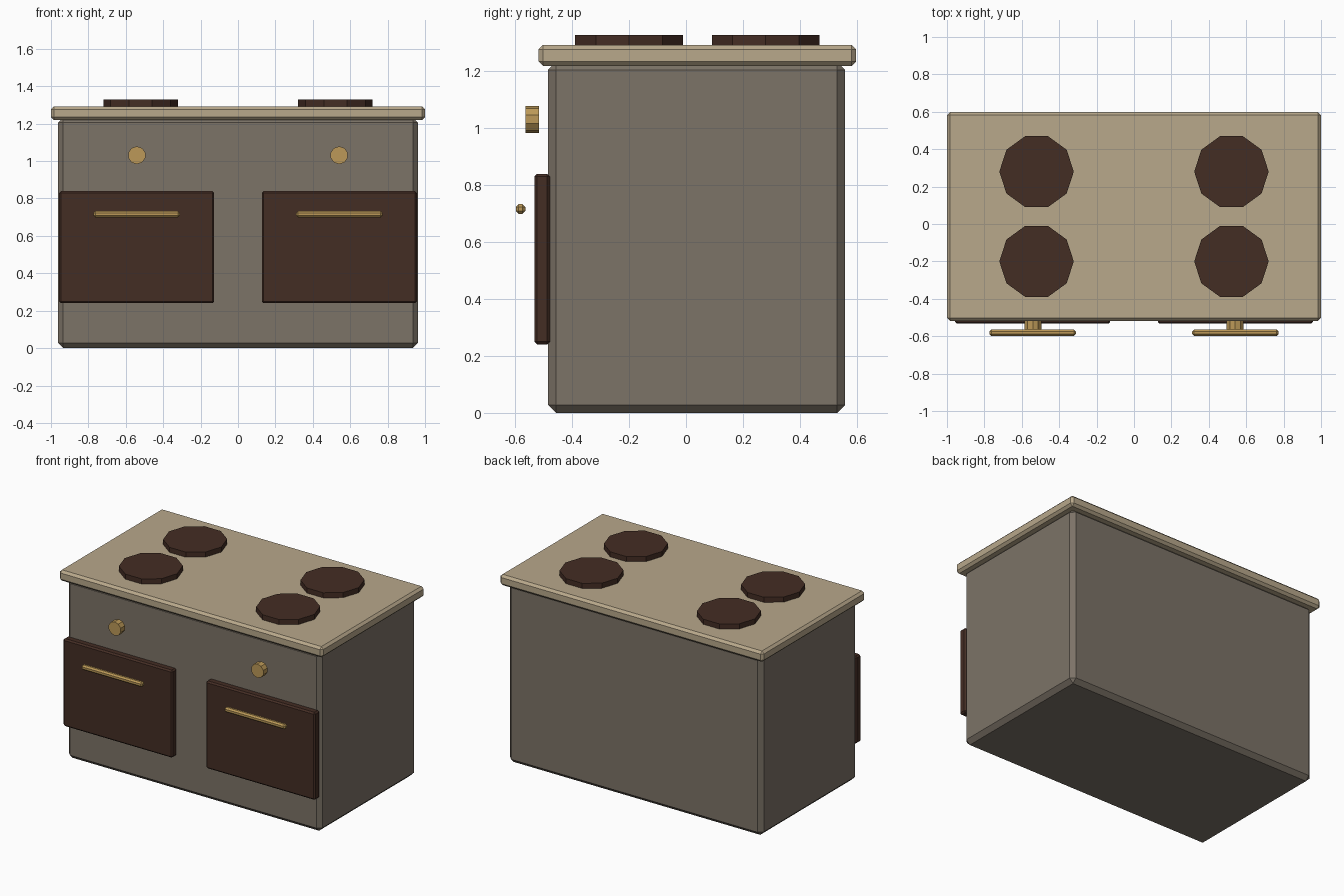
import bpy, bmesh, math
from mathutils import Matrix

if "Cube" in bpy.data.objects:
    bpy.data.objects.remove(bpy.data.objects["Cube"])


def material(name, rgb):
    m = bpy.data.materials.new(name)
    lin = [((c / 255 + 0.055) / 1.055) ** 2.4 for c in rgb]
    m.diffuse_color = (*lin, 1)
    m.use_nodes = True
    m.node_tree.nodes["Principled BSDF"].inputs["Base Color"].default_value = m.diffuse_color
    return m


GREY = material("warm_grey", (124, 115, 103))
TAN = material("tan", (184, 168, 139))
BROWN = material("dark_brown", (68, 45, 36))
BRASS = material("brass", (188, 153, 88))


def finish(bm, name, mat):
    bmesh.ops.recalc_face_normals(bm, faces=bm.faces)
    me = bpy.data.meshes.new(name)
    bm.to_mesh(me)
    bm.free()
    me.materials.append(mat)
    ob = bpy.data.objects.new(name, me)
    bpy.context.collection.objects.link(ob)
    return ob


def box(name, lo, hi, bevel, mat):
    """Box between two corners with chamfered edges."""
    size = [b - a for a, b in zip(lo, hi)]
    mid = [(a + b) / 2 for a, b in zip(lo, hi)]
    bm = bmesh.new()
    bmesh.ops.create_cube(bm, size=1, matrix=Matrix.Translation(mid) @ Matrix.Diagonal((*size, 1)))
    bmesh.ops.bevel(bm, geom=bm.edges[:], offset=bevel, segments=1, affect='EDGES')
    return finish(bm, name, mat)


def disc(name, centre, radius, depth, rot, mat):
    """Ten-sided flat cylinder with a corner along local x."""
    bm = bmesh.new()
    bmesh.ops.create_cone(bm, cap_ends=True, segments=10, radius1=radius, radius2=radius,
                          depth=depth, matrix=Matrix.Rotation(math.pi / 2, 4, 'Z'))
    bmesh.ops.transform(bm, matrix=Matrix.Translation(centre) @ rot, verts=bm.verts)
    # make sure a corner lies on the widest axis
    return finish(bm, name, mat)


# Cabinet and worktop
box("cabinet", (-0.963, -0.485, 0), (0.963, 0.559, 1.233), 0.028, GREY)
box("worktop", (-1, -0.518, 1.219), (1, 0.598, 1.293), 0.016, TAN)

FLAT = Matrix.Identity(4)
FACING_FRONT = Matrix.Rotation(math.pi / 2, 4, 'X') @ Matrix.Rotation(math.pi / 2, 4, 'Z')

for side, s in (("left", -1), ("right", 1)):
    # Oven door with its handle bar
    xs = sorted((s * 0.127, s * 0.956))
    box(f"{side}_door", (xs[0], -0.533, 0.24), (xs[1], -0.478, 0.84), 0.01, BROWN)
    xs = sorted((s * 0.311, s * 0.773))
    box(f"{side}_handle", (xs[0], -0.598, 0.699), (xs[1], -0.564, 0.733), 0.01, BRASS)
    # Control knob
    disc(f"{side}_knob", (s * 0.541, -0.54, 1.031), 0.0475, 0.047, FACING_FRONT, BRASS)
    # Hot plates
    for row, y in (("front", -0.2), ("back", 0.28)):
        disc(f"{side}_{row}_hot_plate", (s * 0.521, y, 1.309), 0.199, 0.038, FLAT, BROWN)
